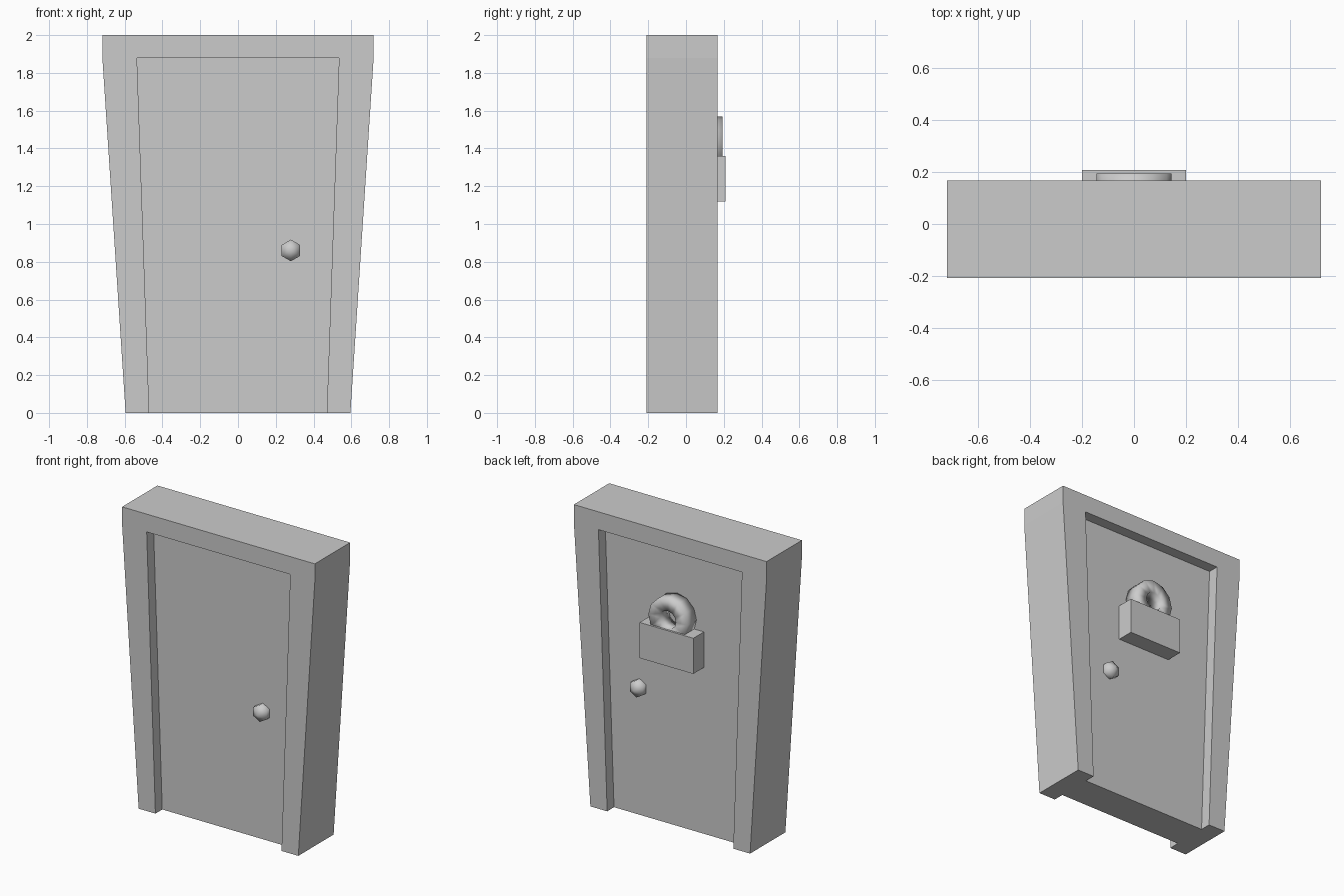
import bpy, bmesh, math
from mathutils import Matrix

default = bpy.data.objects.get("Cube")
if default:
    bpy.data.objects.remove(default, do_unlink=True)

grey = bpy.data.materials.new("plain grey")
grey.use_nodes = True
colour = (0.6, 0.6, 0.6, 1)
grey.diffuse_color = colour
grey.node_tree.nodes["Principled BSDF"].inputs["Base Color"].default_value = colour

FRONT, BACK = -0.208, 0.168        # frame depth
RECESS = 0.073                     # panel set back on both sides
PANEL_FRONT, PANEL_BACK = FRONT + RECESS, BACK - RECESS


def add_object(name, bm, smooth=False):
    bmesh.ops.recalc_face_normals(bm, faces=bm.faces)
    for face in bm.faces:
        face.smooth = smooth
    mesh = bpy.data.meshes.new(name)
    bm.to_mesh(mesh)
    bm.free()
    mesh.materials.append(grey)
    obj = bpy.data.objects.new(name, mesh)
    bpy.context.collection.objects.link(obj)
    return obj


def slab(name, half_outline, y0, y1):
    """Extrude an outline, given for +x and mirrored to -x, along y."""
    outline = half_outline + [(-x, z) for x, z in reversed(half_outline)]
    bm = bmesh.new()
    face = bm.faces.new([bm.verts.new((x, y0, z)) for x, z in outline])
    extruded = bmesh.ops.extrude_face_region(bm, geom=[face])["geom"]
    verts = [v for v in extruded if isinstance(v, bmesh.types.BMVert)]
    bmesh.ops.translate(bm, verts=verts, vec=(0, y1 - y0, 0))
    return add_object(name, bm)


# Tapered surround and the door leaf inside it
slab("door_frame", [(0.535, 1.88), (0.47, 0), (0.595, 0), (0.718, 1.88), (0.718, 2)],
     FRONT, BACK)
slab("door_panel", [(0.47, 0), (0.535, 1.88)], PANEL_FRONT, PANEL_BACK)

# Faceted knobs, one on each side
for name, y in (("front_knob", PANEL_FRONT), ("back_knob", PANEL_BACK)):
    bm = bmesh.new()
    bmesh.ops.create_uvsphere(bm, u_segments=6, v_segments=3, radius=0.066,
                              matrix=Matrix.Translation((0.28, y, 0.86))
                              @ Matrix.Rotation(math.pi / 2, 4, "X"))
    add_object(name, bm, smooth=True)

# Padlock body on the back
slab("padlock_body", [(0.2, 1.12), (0.2, 1.36)], PANEL_BACK - 0.01, 0.208)

# Padlock shackle: a square-section ring sunk into the body
bm = bmesh.new()
segments, centre_z = 12, 1.425
section = [(0.06, PANEL_BACK), (0.145, PANEL_BACK), (0.145, 0.194), (0.06, 0.194)]
rings = []
for i in range(segments):
    a = math.tau * i / segments
    rings.append([bm.verts.new((r * math.cos(a), y, centre_z + r * math.sin(a)))
                  for r, y in section])
for i, ring in enumerate(rings):
    after = rings[(i + 1) % segments]
    for j in range(len(section)):
        k = (j + 1) % len(section)
        bm.faces.new((ring[j], ring[k], after[k], after[j]))
add_object("padlock_shackle", bm, smooth=True)
